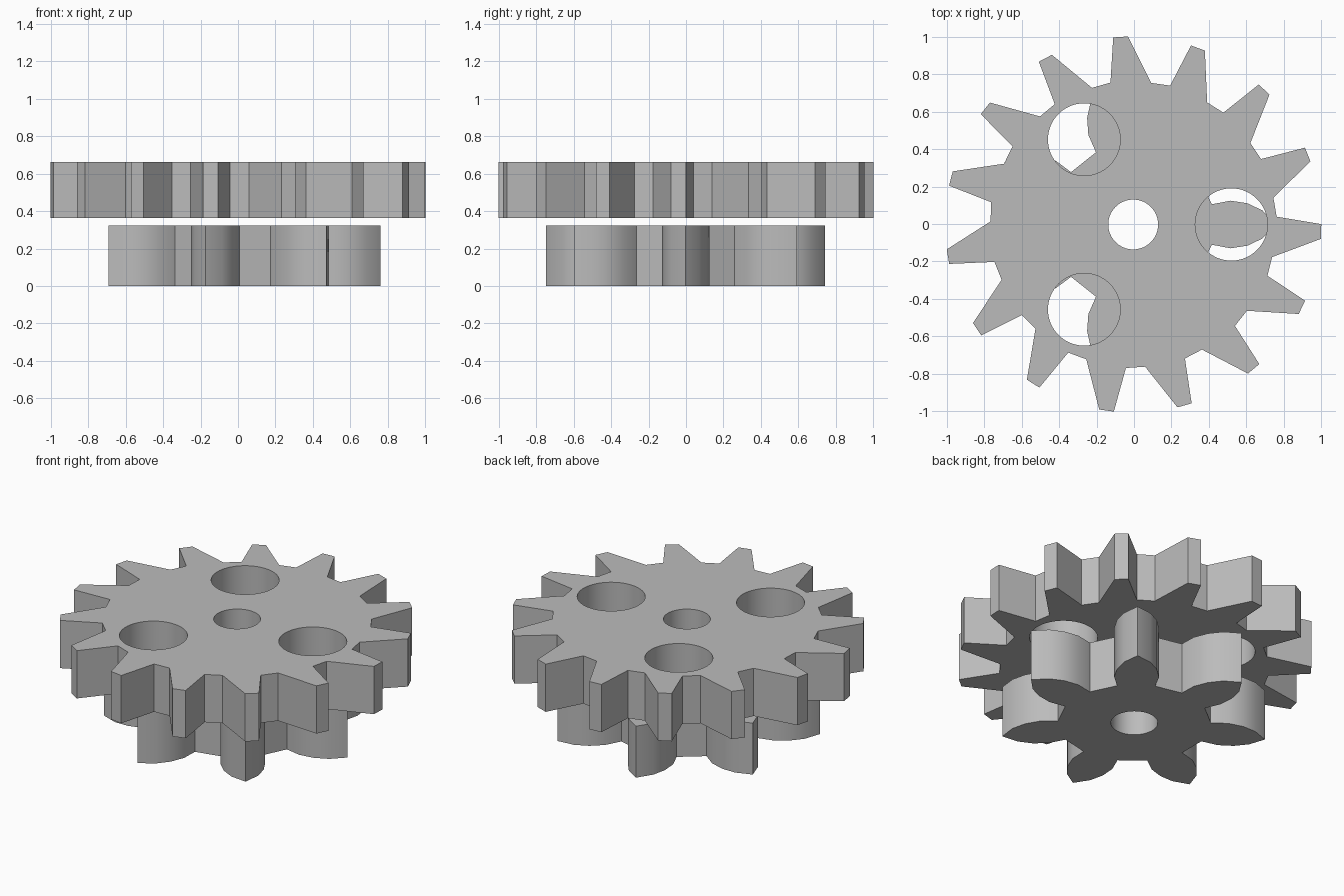
import bpy
import math

if "Cube" in bpy.data.objects:
    bpy.data.objects.remove(bpy.data.objects["Cube"])

CX, CY = -0.0043, -0.0026   # shared gear axis

grey = bpy.data.materials.new("plain grey")
grey.diffuse_color = (0.5, 0.5, 0.5, 1.0)
grey.use_nodes = True
grey.node_tree.nodes["Principled BSDF"].inputs["Base Color"].default_value = grey.diffuse_color


def polar(r, deg):
    a = math.radians(deg)
    return (r * math.cos(a), r * math.sin(a))


def circle(cx, cy, r, n=64):
    return [(cx + r * math.cos(2 * math.pi * i / n),
             cy + r * math.sin(2 * math.pi * i / n)) for i in range(n)]


def ring(tooth, count):
    """Repeat one tooth outline (counter-clockwise) around the axis."""
    pts = []
    for k in range(count):
        a = 2 * math.pi * k / count
        c, s = math.cos(a), math.sin(a)
        pts += [(x * c - y * s, x * s + y * c) for x, y in tooth]
    return pts


def plate(name, loops, z0, z1):
    """Extrude an outline with holes into a solid plate."""
    curve = bpy.data.curves.new(name, 'CURVE')
    curve.dimensions = '2D'
    curve.fill_mode = 'BOTH'
    curve.extrude = (z1 - z0) / 2
    for pts in loops:
        sp = curve.splines.new('POLY')
        sp.points.add(len(pts) - 1)
        for p, (x, y) in zip(sp.points, pts):
            p.co = (x + CX, y + CY, 0, 1)
        sp.use_cyclic_u = True
    ob = bpy.data.objects.new(name, curve)
    ob.location.z = (z0 + z1) / 2
    bpy.context.collection.objects.link(ob)
    bpy.ops.object.select_all(action='DESELECT')
    ob.select_set(True)
    bpy.context.view_layer.objects.active = ob
    bpy.ops.object.convert(target='MESH')
    ob = bpy.context.object
    # weld the caps to the walls
    bpy.ops.object.mode_set(mode='EDIT')
    bpy.ops.mesh.select_all(action='SELECT')
    bpy.ops.mesh.remove_doubles(threshold=0.0005)
    bpy.ops.mesh.normals_make_consistent(inside=False)
    bpy.ops.object.mode_set(mode='OBJECT')
    ob.data.materials.clear()
    ob.data.materials.append(grey)
    bpy.ops.object.shade_smooth_by_angle(angle=math.radians(30))
    return ob


bore = circle(0, 0, 0.133)

# upper gear: 15 slanted straight teeth, bore and three round windows
tooth = [polar(0.762, -13.2), polar(1.0043, -4.4), polar(1.0043, 0.1), polar(0.767, 3.1)]
windows = [circle(*polar(0.524, a), 0.193) for a in (0, 120, 240)]
plate("upper_gear", [ring(tooth, 15), bore] + windows, 0.364, 0.663)

# lower gear: 7 bulging pointed teeth
half = [(0.42, 0.108), (0.52, 0.127), (0.61, 0.113), (0.69, 0.075)]
tooth = [(x, -y) for x, y in half] + [(0.764, 0)] + half[::-1]
plate("lower_gear", [ring(tooth, 7), bore], 0.0, 0.322)
